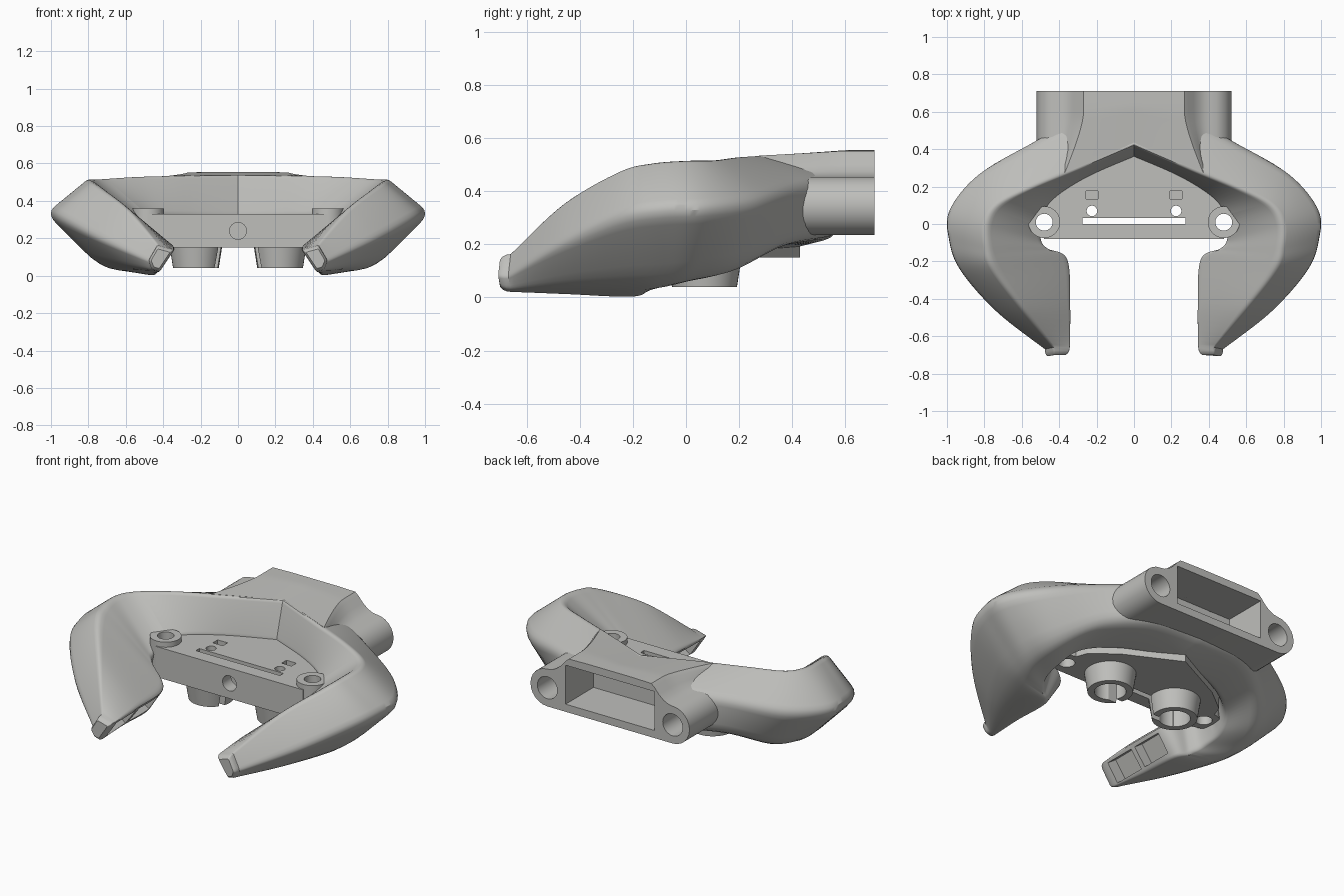
import bpy, bmesh, math
from mathutils import Vector, Matrix

cube = bpy.data.objects.get("Cube")
if cube:
    bpy.data.objects.remove(cube, do_unlink=True)

grey = bpy.data.materials.new("warm grey plastic")
grey.use_nodes = True
colour = (0.52, 0.52, 0.50, 1)
grey.diffuse_color = colour
grey.node_tree.nodes["Principled BSDF"].inputs["Base Color"].default_value = colour


def finish(bm, name):
    bmesh.ops.recalc_face_normals(bm, faces=bm.faces)
    mesh = bpy.data.meshes.new(name)
    bm.to_mesh(mesh)
    bm.free()
    mesh.materials.append(grey)
    obj = bpy.data.objects.new(name, mesh)
    bpy.context.collection.objects.link(obj)
    return obj


def loft(name, sections, fold=None):
    """Skin the sections; fold is the index where the last cap is creased."""
    bm = bmesh.new()
    rows = [[bm.verts.new(p) for p in sec] for sec in sections]
    n = len(rows[0])
    for a, b in zip(rows, rows[1:]):
        for i in range(n):
            j = (i + 1) % n
            bm.faces.new((a[i], a[j], b[j], b[i]))
    bm.faces.new(rows[0])
    end = rows[-1]
    if fold:
        bm.faces.new(end[:fold + 1])
        bm.faces.new(end[fold:] + end[:1])
    else:
        bm.faces.new(end)
    return finish(bm, name)


def box(name, centre, size, tilt=0):
    bm = bmesh.new()
    mat = (Matrix.Translation(centre) @ Matrix.Rotation(tilt, 4, "Y")
           @ Matrix.Diagonal((*size, 1)))
    bmesh.ops.create_cube(bm, size=1, matrix=mat)
    return finish(bm, name)


def rod(name, centre, r1, r2, length, along_y=False):
    bm = bmesh.new()
    turn = Matrix.Rotation(math.pi / 2 if along_y else 0, 4, "X")
    bmesh.ops.create_cone(bm, cap_ends=True, segments=40, radius1=r1, radius2=r2,
                          depth=length, matrix=Matrix.Translation(centre) @ turn)
    return finish(bm, name)


def carve(obj, cutters):
    for cutter in cutters:
        mod = obj.modifiers.new("cut", "BOOLEAN")
        mod.operation = "DIFFERENCE"
        mod.solver = "EXACT"
        mod.object = cutter
        bpy.context.view_layer.objects.active = obj
        bpy.ops.object.modifier_apply(modifier=mod.name)


def smooth(obj, degrees=30):
    bpy.ops.object.select_all(action="DESELECT")
    obj.select_set(True)
    bpy.context.view_layer.objects.active = obj
    bpy.ops.object.shade_smooth_by_angle(angle=math.radians(degrees))


def spline(pts, steps):
    pts = [Vector(p) for p in pts]
    out = []
    for i in range(len(pts) - 1):
        b, c = pts[i], pts[i + 1]
        a = pts[max(i - 1, 0)]
        d = pts[min(i + 2, len(pts) - 1)]
        for s in range(steps):
            t = s / steps
            out.append(b + (c - a) * t / 2 + (a - b * 2.5 + c * 2 - d / 2) * t * t
                       + (b * 1.5 - c * 1.5 + d / 2 - a / 2) * t ** 3)
    return out + [pts[-1]]


def rounded(corners, cuts):
    out = []
    for i, p in enumerate(corners):
        a = p.lerp(corners[i - 1], cuts[i])
        b = p.lerp(corners[(i + 1) % len(corners)], cuts[i])
        for s in range(5):
            t = s / 4
            out.append(a.lerp(p, t).lerp(p.lerp(b, t), t))
    return out


# Edge rails of the wrap-around arms, from the centre back to the tip
ridge = [(0, .42, .545), (.3, .29, .54), (.55, .19, .535), (.73, .1, .525), (.79, 0, .525),
         (.785, -.13, .515), (.745, -.25, .485), (.59, -.46, .36), (.43, -.66, .165)]
outer = [(0, .57, .47), (.3, .55, .46), (.58, .42, .42), (.85, .27, .36), (1.01, .08, .335),
         (1.015, -.08, .33), (.95, -.25, .3), (.75, -.47, .2), (.48, -.67, .08)]
belly = [(0, .58, .23), (.3, .56, .23), (.53, .41, .2), (.7, .21, .1), (.74, .04, .06),
         (.73, -.08, .04), (.7, -.22, .04), (.6, -.45, .04), (.46, -.66, .03)]
heel = [(0, .38, .18), (.3, .28, .18), (.5, .16, .15), (.56, .04, .09), (.55, -.08, .06),
        (.51, -.14, .03), (.45, -.2, 0), (.44, -.45, .01), (.42, -.66, .02)]
inner = [(0, .36, .33), (.25, .25, .33), (.43, .13, .33), (.49, .02, .32), (.495, -.08, .28),
         (.46, -.13, .25), (.35, -.19, .16), (.335, -.45, .15), (.34, -.66, .14)]
rails = [spline(r, 8) for r in (ridge, outer, belly, heel, inner)]
half = [rounded(c, (.1, .2, .3, .1, .08)) for c in zip(*rails)]
tip = half[-1]
mid = sum(tip, Vector()) / len(tip)
for scale, step in ((.97, .015), (.88, .03), (.72, .04)):
    half.append([mid.lerp(p, scale) - Vector((0, step, 0)) for p in tip])


def flip(sec):
    return [Vector((-p.x, p.y, p.z)) for p in sec]


body = loft("grip_arms", [flip(s) for s in reversed(half[1:])] + half)

# Rear socket block with a side tube on each flank
sections = []
for k in range(13):
    s = k / 12
    w = .29 + .1 * max(0, (s - .3) / .7) ** 1.5
    top = .555 - .018 * max(0, s - .3) / .7
    prof = [(0, top), (w * .5, top), (w - .02, top - .003), (w, top - .02)]
    prof += [(w + (.41 - w) * t, top - .02 + (.455 - top + .02) * (1 - (1 - t) ** 2))
             for t in (.25, .5, .75)]
    prof += [(.41 + .11 * math.sin(a * math.pi / 12), .345 + .11 * math.cos(a * math.pi / 12))
             for a in range(13)]
    full = prof + [(0, .235)] + [(-x, z) for x, z in reversed(prof[1:])]
    sections.append([(x, .71 + s * (.43 - .42 * abs(x) - .71), z) for x, z in full])
block = loft("rear_socket", sections, fold=len(prof))

# Central deck
right_edge = [(.48, -.08), (.5, .05), (.46, .16), (.32, .27)]
outline = right_edge + [(0, .43)] + [(-x, y) for x, y in reversed(right_edge)]
deck = loft("deck", [[(x, y, z) for x, y in outline] for z in (.15, .33)])

# Cutters
front_hole = rod("front_hole_cutter", (0, -.08, .24), .045, .045, .2, True)
slot = box("slot_cutter", (0, .015, .2), (.55, .032, .5))
cavity = box("cavity_cutter", (0, .63, .395), (.58, .36, .23))
deck_cuts, block_cuts, arm_cuts = [front_hole, slot], [cavity], [cavity]
parts = [body, block, deck]
for side, label in ((1, "left"), (-1, "right")):
    screw = rod("screw_cutter", (side * .48, .01, .2), .045, .045, .6)
    pin = rod("pin_cutter", (side * .225, .07, .3), .028, .028, .5)
    window = box("window_cutter", (side * .225, .155, .31), (.065, .045, .12))
    tube = rod("tube_cutter", (side * .41, .62, .345), .065, .065, .34, True)
    pockets = [box("pocket_cutter", (side * .39, y, .08), (.12, .19, .12),
                   side * math.atan2(-.81, -.58)) for y in (-.54, -.32)]
    deck_cuts += [screw, pin, window]
    block_cuts.append(tube)
    arm_cuts += [screw, tube] + pockets

    # Raised screw boss
    boss = rod(label + "_screw_boss", (side * .48, .01, .255), .085, .085, .21)
    carve(boss, [screw])

    # Hollow tapered foot, notched by the deck slot
    foot = rod(label + "_foot", (side * .225, .07, .097), .122, .14, .114)
    bore = rod("bore_cutter", (side * .225, .07, .1), .085, .085, .3)
    carve(foot, [bore, slot])
    parts += [boss, foot]
    bpy.data.objects.remove(bore, do_unlink=True)

carve(deck, deck_cuts)
carve(block, block_cuts)
carve(body, arm_cuts)
for cutter in set(deck_cuts + block_cuts + arm_cuts):
    bpy.data.objects.remove(cutter, do_unlink=True)
for part in parts:
    smooth(part)
